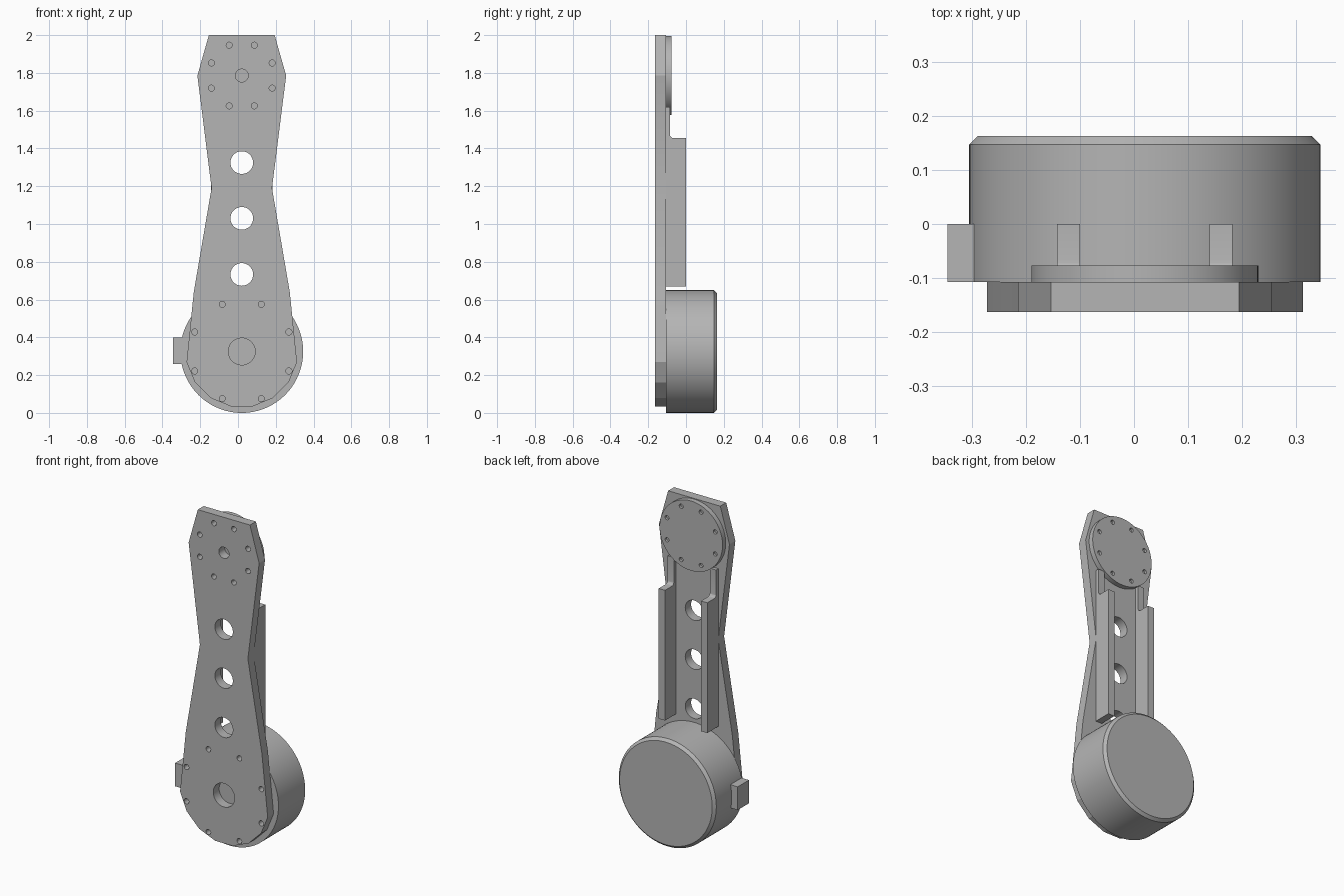
import bpy, bmesh
from math import sin, cos, pi, radians
from mathutils import Vector

if "Cube" in bpy.data.objects:
    bpy.data.objects.remove(bpy.data.objects["Cube"], do_unlink=True)

CX = 0.02                      # centre line of the arm
MOTOR_Z, JOINT_Z = 0.325, 1.786
FRONT, BACK = -0.163, -0.107   # plate faces

grey = bpy.data.materials.new("machined grey")
grey.use_nodes = True
grey.diffuse_color = (0.46, 0.46, 0.46, 1)
grey.node_tree.nodes["Principled BSDF"].inputs["Base Color"].default_value = (0.46, 0.46, 0.46, 1)


def make(name, bm):
    bmesh.ops.recalc_face_normals(bm, faces=bm.faces)
    mesh = bpy.data.meshes.new(name)
    bm.to_mesh(mesh)
    bm.free()
    mesh.materials.append(grey)
    obj = bpy.data.objects.new(name, mesh)
    bpy.context.collection.objects.link(obj)
    return obj


def extrude(bm, points, offset):
    face = bm.faces.new([bm.verts.new(p) for p in points])
    new = bmesh.ops.extrude_face_region(bm, geom=[face])["geom"]
    bmesh.ops.translate(bm, vec=offset, verts=[v for v in new if isinstance(v, bmesh.types.BMVert)])


def circle(x, z, r, n, y, start=0):
    return [Vector((x + r * cos(start + 2 * pi * i / n), y, z + r * sin(start + 2 * pi * i / n)))
            for i in range(n)]


def cylinder(bm, x, z, r, y0, y1, n=64):
    extrude(bm, circle(x, z, r, n, y0), (0, y1 - y0, 0))


def bolt_holes(bm, z, ring, r, y0, y1):
    for p in circle(CX, z, ring, 8, 0, pi / 8):
        cylinder(bm, p.x, p.z, r, y0, y1, 16)


def drill(obj, cutter_bm):
    cutter = make("hole_cutter", cutter_bm)
    cutter.hide_render = True
    mod = obj.modifiers.new("holes", 'BOOLEAN')
    mod.operation, mod.solver, mod.object = 'DIFFERENCE', 'EXACT', cutter
    deps = bpy.context.evaluated_depsgraph_get()
    obj.data = bpy.data.meshes.new_from_object(obj.evaluated_get(deps))
    obj.modifiers.clear()
    bpy.data.objects.remove(cutter, do_unlink=True)


def smooth(obj):
    bpy.ops.object.select_all(action='DESELECT')
    obj.select_set(True)
    bpy.context.view_layer.objects.active = obj
    bpy.ops.object.shade_smooth_by_angle(angle=radians(20))


# Arm plate: waisted outline with a faceted round foot
half = [(0.174, 2.0), (0.235, JOINT_Z), (0.16, 1.19), (0.254, 0.64)]
half += [(0.298 * cos(a), MOTOR_Z + 0.002 - 0.298 * sin(a)) for a in (pi / 16 * k for k in (1, 3, 5, 7))]
outline = [(CX + x, FRONT, z) for x, z in half] + [(CX - x, FRONT, z) for x, z in reversed(half)]
bm = bmesh.new()
extrude(bm, outline, (0, BACK - FRONT, 0))
plate = make("arm_plate", bm)

cut = bmesh.new()
y0, y1 = FRONT - 0.05, BACK + 0.05
for z, r in ((MOTOR_Z, 0.071), (0.733, 0.06), (1.03, 0.06), (1.325, 0.06), (JOINT_Z, 0.034)):
    cylinder(cut, CX, z, r, y0, y1, 48)
bolt_holes(cut, MOTOR_Z, 0.27, 0.016, y0, y1)
bolt_holes(cut, JOINT_Z, 0.174, 0.016, y0, y1)
drill(plate, cut)
smooth(plate)

# Motor housing with a chamfered back rim
bm = bmesh.new()
cylinder(bm, CX, MOTOR_Z, 0.325, BACK, 0.163, 96)
rim = [e for e in bm.edges if all(v.co.y > 0.16 for v in e.verts)]
bmesh.ops.bevel(bm, geom=rim, offset=0.016, segments=1, affect='EDGES')
smooth(make("motor_housing", bm))

# Cable connector on the right of the housing
bm = bmesh.new()
extrude(bm, [(x, BACK, z) for x, z in ((-0.345, 0.26), (-0.25, 0.26), (-0.25, 0.4), (-0.345, 0.4))],
        (0, -BACK, 0))
make("cable_connector", bm)

# Joint disc with blind bolt holes
bm = bmesh.new()
cylinder(bm, CX, JOINT_Z, 0.21, BACK, -0.077, 96)
disc = make("joint_disc", bm)
cut = bmesh.new()
bolt_holes(cut, JOINT_Z, 0.174, 0.013, -0.092, 0)
drill(disc, cut)
smooth(disc)

# Stiffening rails: tall web, filleted step and low tongue under the disc
fillet = [(-0.065 - 0.02 * sin(a), 1.475 - 0.02 * cos(a)) for a in (pi / 8 * i for i in range(5))]
profile = [(BACK, 0.67), (0, 0.67), (0, 1.455)] + fillet + [(-0.085, 1.62), (BACK, 1.62)]
for side, name in ((-1, "right_rail"), (1, "left_rail")):
    bm = bmesh.new()
    extrude(bm, [(CX + side * 0.12, y, z) for y, z in profile], (side * 0.042, 0, 0))
    smooth(make(name, bm))
